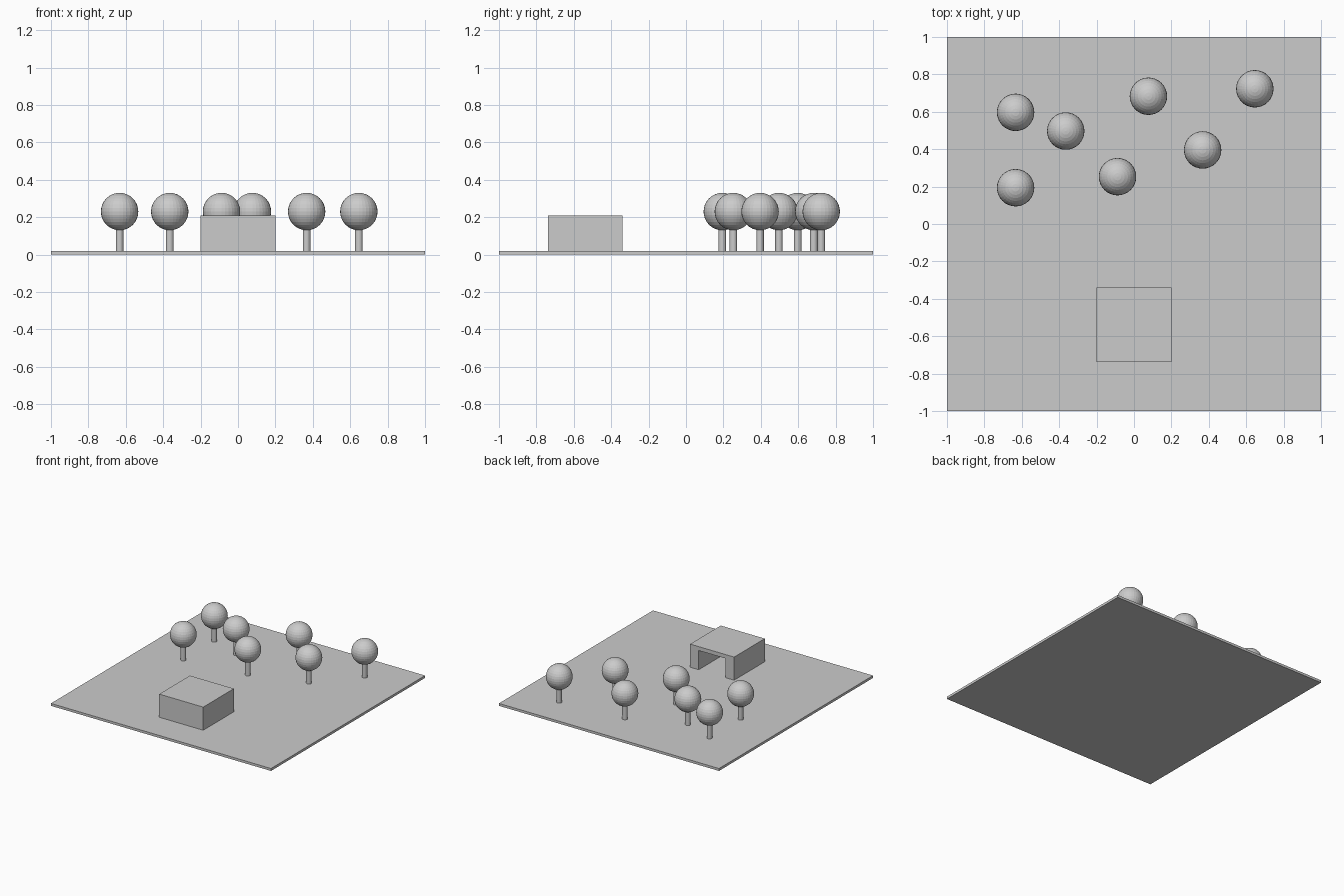
import bpy, bmesh
from mathutils import Matrix, Vector

if "Cube" in bpy.data.objects:
    bpy.data.objects.remove(bpy.data.objects["Cube"])


def make_object(name, bm):
    mesh = bpy.data.meshes.new(name)
    bm.to_mesh(mesh)
    bm.free()
    obj = bpy.data.objects.new(name, mesh)
    bpy.context.collection.objects.link(obj)
    return obj


def box(name, lo, hi):
    lo, hi = Vector(lo), Vector(hi)
    bm = bmesh.new()
    bmesh.ops.create_cube(bm, size=1, matrix=Matrix.Translation((lo + hi) / 2)
                          @ Matrix.Diagonal((*(hi - lo), 1)))
    return make_object(name, bm)


GROUND = 0.02

# Flat square plot
box("ground_slab", (-1, -1, 0), (1, 1, GROUND))

# Shed, solid at the front with a wide opening at the back
shed = box("shed", (-0.2, -0.737, GROUND), (0.2, -0.339, 0.21))
cutter = box("shed_opening_cutter", (-0.122, -0.657, -0.1), (0.122, -0.2, 0.178))
cutter.hide_render = True
cutter.hide_viewport = True
cutter.display_type = 'WIRE'
opening = shed.modifiers.new("opening", 'BOOLEAN')
opening.operation = 'DIFFERENCE'
opening.solver = 'EXACT'
opening.object = cutter


# Tree: round trunk and ball crown
def tree(index, x, y):
    bm = bmesh.new()
    bmesh.ops.create_cone(bm, cap_ends=True, segments=32, radius1=0.02, radius2=0.02,
                          depth=0.12, matrix=Matrix.Translation((x, y, GROUND + 0.06)))
    make_object(f"tree_trunk_{index}", bm)
    bm = bmesh.new()
    bmesh.ops.create_uvsphere(bm, u_segments=32, v_segments=16, radius=0.1,
                              matrix=Matrix.Translation((x, y, 0.23)))
    make_object(f"tree_crown_{index}", bm)


spots = [(-0.633, 0.597), (-0.633, 0.194), (-0.365, 0.497), (-0.088, 0.253),
         (0.077, 0.683), (0.367, 0.396), (0.646, 0.723)]
for i, (x, y) in enumerate(spots, 1):
    tree(i, x, y)
